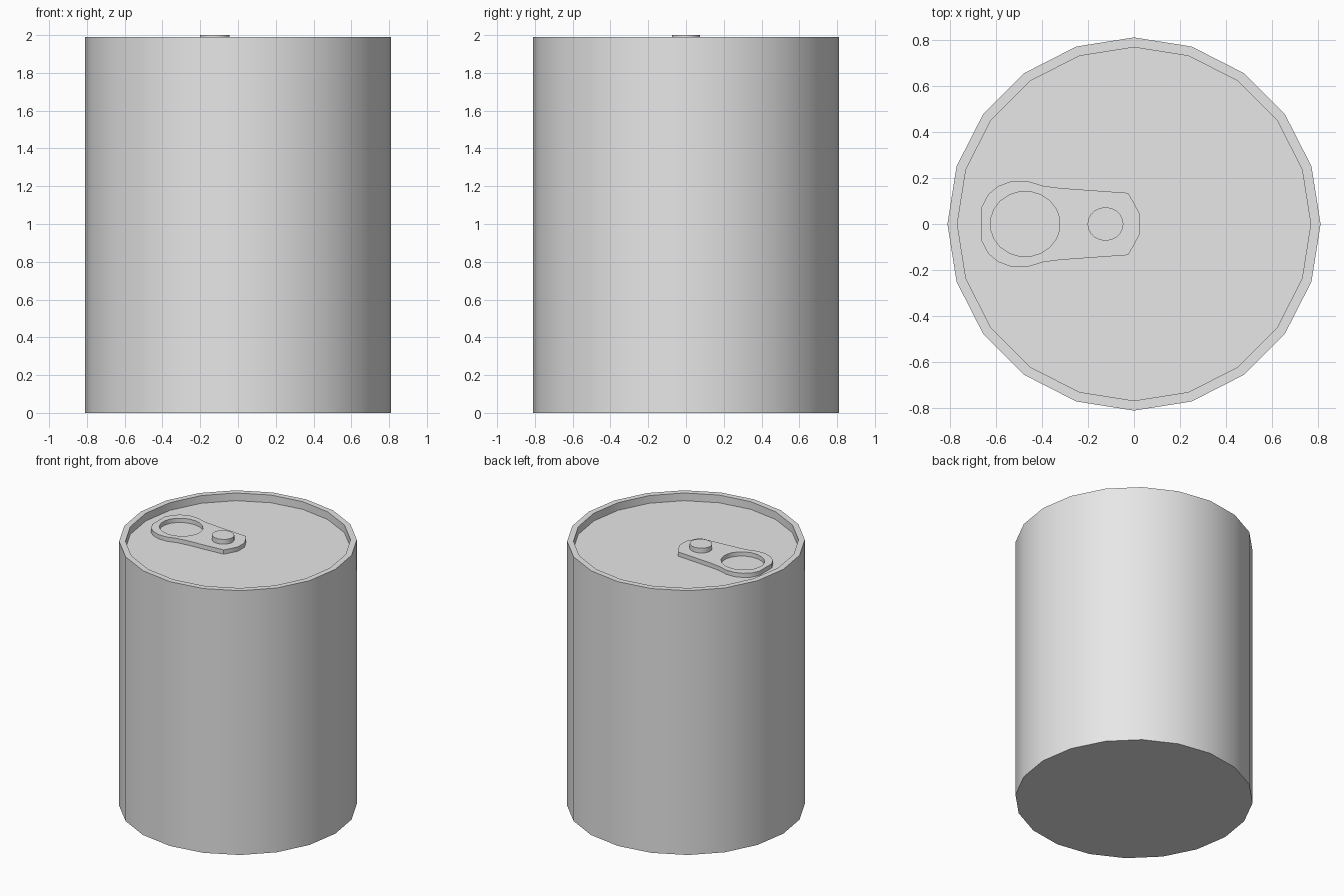
import bpy, bmesh, math

cube = bpy.data.objects.get("Cube")
if cube:
    bpy.data.objects.remove(cube, do_unlink=True)

# Single plain metal colour
metal = bpy.data.materials.new("light_grey_metal")
metal.use_nodes = True
metal.diffuse_color = (0.8, 0.8, 0.8, 1)
metal.node_tree.nodes["Principled BSDF"].inputs["Base Color"].default_value = (0.8, 0.8, 0.8, 1)

FLOOR, RIM, TAB_TOP, TOP = 1.932, 1.99, 1.964, 2.0


def ellipse(rx, ry, n, cx=0.0, offset=0.0):
    """Outline points, counter-clockwise; offset is in steps."""
    return [(cx + rx * math.cos(math.tau * (i + offset) / n),
             ry * math.sin(math.tau * (i + offset) / n)) for i in range(n)]


def loft(name, sections, ring=False):
    """Skin (outline, z) sections; cap both ends, or join them as a ring."""
    bm = bmesh.new()
    loops = [[bm.verts.new((x, y, z)) for x, y in pts] for pts, z in sections]
    pairs = list(zip(loops, loops[1:]))
    if ring:
        pairs.append((loops[-1], loops[0]))
    else:
        bm.faces.new(loops[0][::-1])
        bm.faces.new(loops[-1])
    for a, b in pairs:
        for i in range(len(a)):
            j = (i + 1) % len(a)
            bm.faces.new((a[i], a[j], b[j], b[i]))
    bmesh.ops.recalc_face_normals(bm, faces=bm.faces[:])
    mesh = bpy.data.meshes.new(name)
    bm.to_mesh(mesh)
    bm.free()
    mesh.materials.append(metal)
    obj = bpy.data.objects.new(name, mesh)
    bpy.context.collection.objects.link(obj)
    bpy.ops.object.select_all(action='DESELECT')
    obj.select_set(True)
    bpy.context.view_layer.objects.active = obj
    bpy.ops.object.shade_smooth_by_angle(angle=math.radians(30))
    return obj


# Can body: outer wall, thin rim and recessed lid
outer = ellipse(0.811, 0.811, 20)
inner = ellipse(0.768, 0.768, 20)
loft("can_body", [(outer, 0), (outer, RIM), (inner, RIM), (inner, FLOOR)])

# Pull tab: mirrored half outline around a finger hole
half = [(0.027, 0.04), (-0.005, 0.10), (-0.026, 0.135), (-0.32, 0.156),
        (-0.395, 0.166), (-0.465, 0.187), (-0.53, 0.187), (-0.59, 0.165),
        (-0.633, 0.13), (-0.662, 0.075)]
outline = half + [(x, -y) for x, y in reversed(half)]
hole = ellipse(0.152, 0.142, 20, cx=-0.473, offset=0.5)
base = FLOOR - 0.005
loft("pull_tab", [(outline, base), (outline, TAB_TOP), (hole, TAB_TOP), (hole, base)], ring=True)

# Rivet holding the tab
rivet = ellipse(0.078, 0.073, 20, cx=-0.124)
loft("tab_rivet", [(rivet, FLOOR), (rivet, TOP)])
